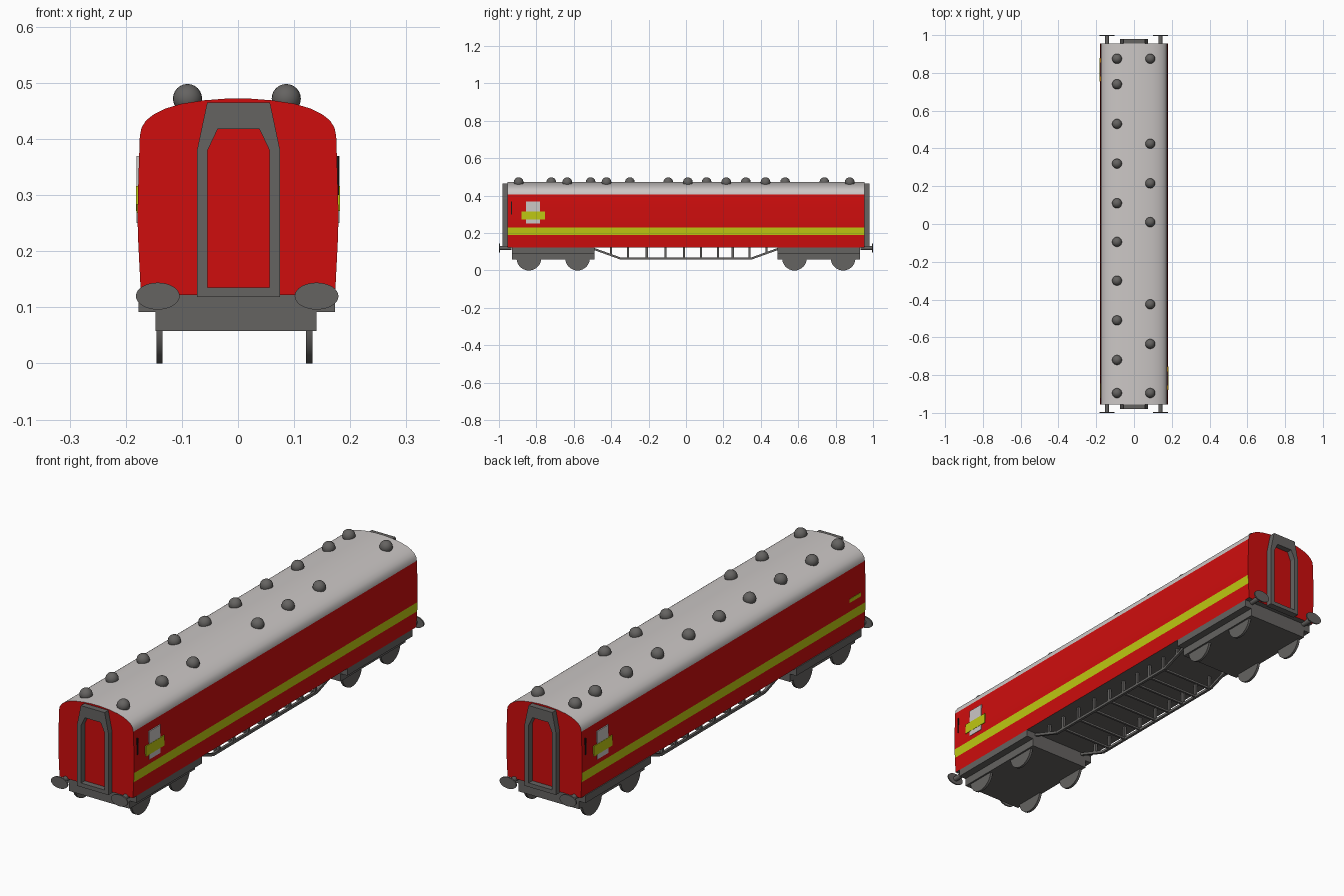
import bpy, bmesh, math
from mathutils import Vector, Matrix

if "Cube" in bpy.data.objects:
    bpy.data.objects.remove(bpy.data.objects["Cube"])


def mat(name, r, g, b):
    m = bpy.data.materials.new(name)
    m.diffuse_color = (r, g, b, 1)
    m.use_nodes = True
    m.node_tree.nodes["Principled BSDF"].inputs["Base Color"].default_value = m.diffuse_color
    return m


RED = mat("red_paint", 0.62, 0.004, 0.004)
YELLOW = mat("yellow_paint", 0.52, 0.58, 0.006)
ROOF = mat("pale_roof", 0.60, 0.57, 0.56)
GREY = mat("dark_grey", 0.13, 0.125, 0.12)
BLACK = mat("black", 0.01, 0.01, 0.01)


def finish(name, bm, mats, smooth=False):
    bmesh.ops.recalc_face_normals(bm, faces=bm.faces)
    me = bpy.data.meshes.new(name)
    bm.to_mesh(me)
    bm.free()
    for m in mats:
        me.materials.append(m)
    ob = bpy.data.objects.new(name, me)
    bpy.context.collection.objects.link(ob)
    if smooth:
        bpy.ops.object.select_all(action='DESELECT')
        ob.select_set(True)
        bpy.context.view_layer.objects.active = ob
        bpy.ops.object.shade_smooth_by_angle(angle=math.radians(35))
    return ob


def add_box(bm, x0, x1, y0, y1, z0, z1):
    m = Matrix.Translation(((x0 + x1) / 2, (y0 + y1) / 2, (z0 + z1) / 2))
    bmesh.ops.create_cube(bm, size=1, matrix=m @ Matrix.Diagonal((x1 - x0, y1 - y0, z1 - z0, 1)))


def box(name, material, *dims):
    bm = bmesh.new()
    add_box(bm, *dims)
    return finish(name, bm, [material])


def add_bar(bm, p, q, w):
    p, q = Vector(p), Vector(q)
    d = q - p
    m = Matrix.Translation((p + q) / 2) @ d.to_track_quat('Z', 'X').to_matrix().to_4x4()
    bmesh.ops.create_cube(bm, size=1, matrix=m @ Matrix.Diagonal((w, w, d.length, 1)))


def add_disc(bm, centre, axis, rx, rz, depth, seg=32):
    rot = Matrix.Rotation(math.pi / 2, 4, 'Y' if axis == 'X' else 'X')
    scale = Matrix.Diagonal((rx, 1, rz, 1)) if axis == 'Y' else Matrix.Diagonal((1, rx, rz, 1))
    bmesh.ops.create_cone(bm, cap_ends=True, segments=seg, radius1=1, radius2=1, depth=depth,
                          matrix=Matrix.Translation(centre) @ scale @ rot)


# Coach body: one cross-section swept along y, coloured by height
half = [(0.173, 0.122), (0.1765, 0.19), (0.1785, 0.23), (0.179, 0.27), (0.1775, 0.33),
        (0.175, 0.405), (0.172, 0.42), (0.164, 0.433), (0.15, 0.444), (0.13, 0.454),
        (0.10, 0.463), (0.06, 0.469), (0.02, 0.472)]
profile = half + [(-x, z) for x, z in reversed(half)]
bm = bmesh.new()
front = [bm.verts.new((x, -0.955, z)) for x, z in profile]
back = [bm.verts.new((x, 0.955, z)) for x, z in profile]
bm.faces.new(front)
bm.faces.new(back)
for i in range(len(profile)):
    j = (i + 1) % len(profile)
    f = bm.faces.new((front[i], front[j], back[j], back[i]))
    z = f.calc_center_median().z
    if z < 0.13:
        f.material_index = 3
    elif z > 0.405:
        f.material_index = 2
    elif 0.19 < z < 0.23:
        f.material_index = 1
finish("coach_body", bm, [RED, YELLOW, ROOF, GREY], True)

# Roof vents
bm = bmesh.new()
rows = {-0.09: (0.875, 0.74, 0.53, 0.32, 0.11, -0.095, -0.30, -0.51, -0.72, -0.895),
        0.086: (0.875, 0.425, 0.215, 0.01, -0.425, -0.635, -0.895)}
for x, ys in rows.items():
    for y in ys:
        bmesh.ops.create_uvsphere(bm, u_segments=20, v_segments=12, radius=0.026,
                                  matrix=Matrix.Translation((x, y, 0.472)))
finish("roof_vents", bm, [GREY], True)

# Gangway frames on both ends: arch with an open middle
outer = [(0.074, 0.118), (0.074, 0.38), (0.056, 0.465)]
inner = [(0.055, 0.135), (0.055, 0.38), (0.037, 0.418)]
outer += [(-x, z) for x, z in reversed(outer)]
inner += [(-x, z) for x, z in reversed(inner)]
for s, end in ((-1, "front"), (1, "back")):
    bm = bmesh.new()
    loops = [[bm.verts.new((x + 0.001, s * y, z)) for x, z in pts]
             for pts, y in ((outer, 0.95), (outer, 0.98), (inner, 0.98), (inner, 0.95))]
    for a, b in zip(loops, loops[1:] + loops[:1]):
        for i in range(6):
            j = (i + 1) % 6
            bm.faces.new((a[i], a[j], b[j], b[i]))
    finish(end + "_gangway_frame", bm, [GREY])

    # Buffers
    bm = bmesh.new()
    for x in (-0.143, 0.14):
        add_disc(bm, (x, s * 0.997, 0.12), 'Y', 0.039, 0.024, 0.006)
        add_disc(bm, (x, s * 0.965, 0.12), 'Y', 0.011, 0.011, 0.064, 16)
    finish(end + "_buffers", bm, [GREY], True)

    # Bogie with sill above it
    y0, y1 = sorted((s * 0.49, s * 0.93))
    bm = bmesh.new()
    add_box(bm, -0.177, 0.173, y0, y1, 0.092, 0.124)
    add_box(bm, -0.147, 0.14, y0, y1, 0.058, 0.094)
    finish(end + "_bogie", bm, [GREY])

    # Wheels
    bm = bmesh.new()
    for y in (0.58, 0.84):
        for x in (-0.14, 0.127):
            add_disc(bm, (x, s * y, 0.066), 'X', 0.066, 0.066, 0.011)
    finish(end + "_wheels", bm, [GREY], True)

# Underfloor truss: two bowed rails with posts and cross bars
bm = bmesh.new()
path = [(-0.50, 0.118), (-0.35, 0.064), (0.35, 0.064), (0.50, 0.118)]
posts = [-0.40, -0.31, -0.21, -0.11, -0.01, 0.08, 0.17, 0.25, 0.34, 0.43]
for x in (-0.125, 0.125):
    for (ya, za), (yb, zb) in zip(path, path[1:]):
        add_bar(bm, (x, ya, za), (x, yb, zb), 0.011)
    for y in posts:
        low = 0.064 if abs(y) < 0.35 else 0.064 + (abs(y) - 0.35) * 0.36
        add_bar(bm, (x, y, low), (x, y, 0.124), 0.011)
for y in posts[1:-1]:
    add_bar(bm, (-0.125, y, 0.066), (0.125, y, 0.066), 0.009)
finish("underfloor_truss", bm, [GREY])


# Painted panels on the sides
def plate(name, material, s, y0, y1, z0, z1, out):
    xs = sorted((s * (out - 0.008), s * out))
    ys = sorted((-s * y0, -s * y1))
    box(name, material, *xs, *ys, z0, z1)


for s, side in ((1, "right"), (-1, "left")):
    plate(side + "_white_panel", ROOF, s, 0.78, 0.855, 0.25, 0.37, 0.1805)
    plate(side + "_yellow_panel", YELLOW, s, 0.755, 0.88, 0.272, 0.316, 0.1815)
    plate(side + "_door_mark", BLACK, s, 0.929, 0.935, 0.30, 0.37, 0.18)
plate("left_small_plate", YELLOW, -1, -0.92, -0.845, 0.268, 0.284, 0.1805)
